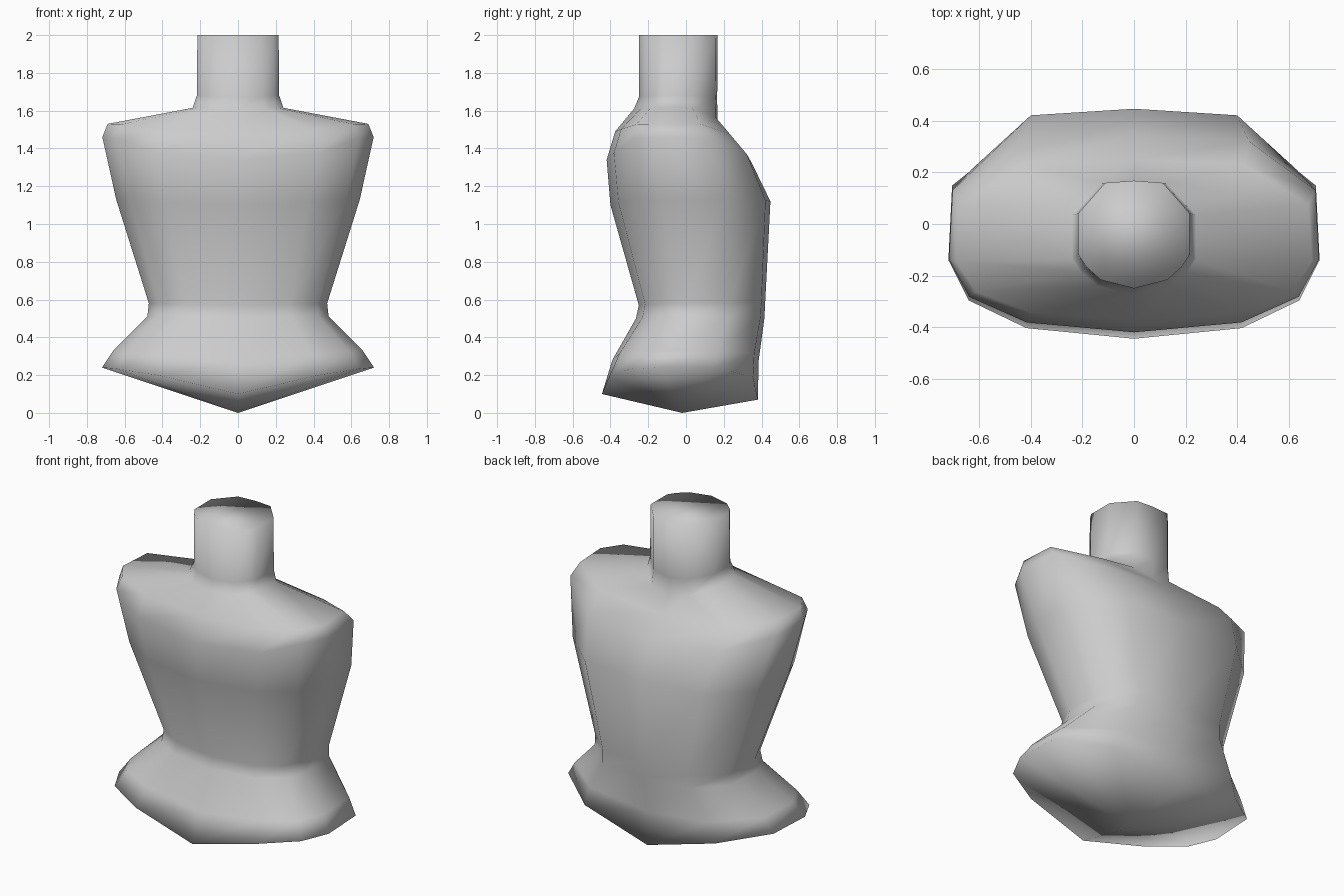
import bpy, bmesh

if "Cube" in bpy.data.objects:
    bpy.data.objects.remove(bpy.data.objects["Cube"])

# Shared half cross-section: (width fraction, depth fraction front to back)
TEMPLATE = [(0, 0), (.58, .05), (.89, .18), (1, .37), (.98, .72), (.62, .97), (0, 1)]
NECK = [(0, 0), (.60, .08), (.86, .20), (1, .31), (1, .70), (.52, .98), (0, 1)]

# Levels: half width, front y, back y, front z, side z, back z, z blend, section
LEVELS = [
    (.72, -.445, .38, .10, .24, .07, .7, TEMPLATE),    # hip rim
    (.66, -.39, .385, .28, .33, .28, .7, TEMPLATE),    # hip flare
    (.48, -.265, .415, .50, .51, .50, .5, TEMPLATE),   # waist
    (.472, -.25, .42, .57, .58, .60, .5, TEMPLATE),
    (.645, -.40, .447, 1.10, 1.13, 1.12, .5, TEMPLATE),   # ribs
    (.718, -.42, .345, 1.34, 1.46, 1.33, .3, TEMPLATE),   # chest
    (.69, -.375, .25, 1.49, 1.53, 1.455, .3, TEMPLATE),   # shoulders
    (.24, -.275, .168, 1.61, 1.615, 1.54, .3, NECK),      # neck base
    (.218, -.25, .165, 1.67, 1.68, 1.65, .5, NECK),
    (.215, -.25, .168, 2, 2, 2, .5, NECK),                # neck top
]


def add_ring(bm, level):
    w, yf, yb, zf, zs, zb, k, section = level
    front = [0, k, .95, 1]
    back = [1, k, 0]
    half = []
    for i, (u, v) in enumerate(section):
        z = zf + (zs - zf) * front[i] if i < 4 else zb + (zs - zb) * back[i - 4]
        half.append((u * w, yf + (yb - yf) * v, z))
    mirrored = [(-x, y, z) for x, y, z in reversed(half[1:-1])]
    return [bm.verts.new(p) for p in half + mirrored]


# Torso: loft through the rings, with a flat neck cap and a pointed underside
bm = bmesh.new()
rings = [add_ring(bm, level) for level in LEVELS]
n = len(rings[0])
for a, b in zip(rings, rings[1:]):
    for i in range(n):
        j = (i + 1) % n
        bm.faces.new((a[i], a[j], b[j], b[i]))
bm.faces.new(rings[-1])
crotch = bm.verts.new((0, -.02, 0))
for i in range(n):
    bm.faces.new((rings[0][(i + 1) % n], rings[0][i], crotch))
bmesh.ops.recalc_face_normals(bm, faces=bm.faces)
for face in bm.faces:
    face.smooth = True

mesh = bpy.data.meshes.new("torso")
bm.to_mesh(mesh)
bm.free()
bpy.context.collection.objects.link(bpy.data.objects.new("torso", mesh))
